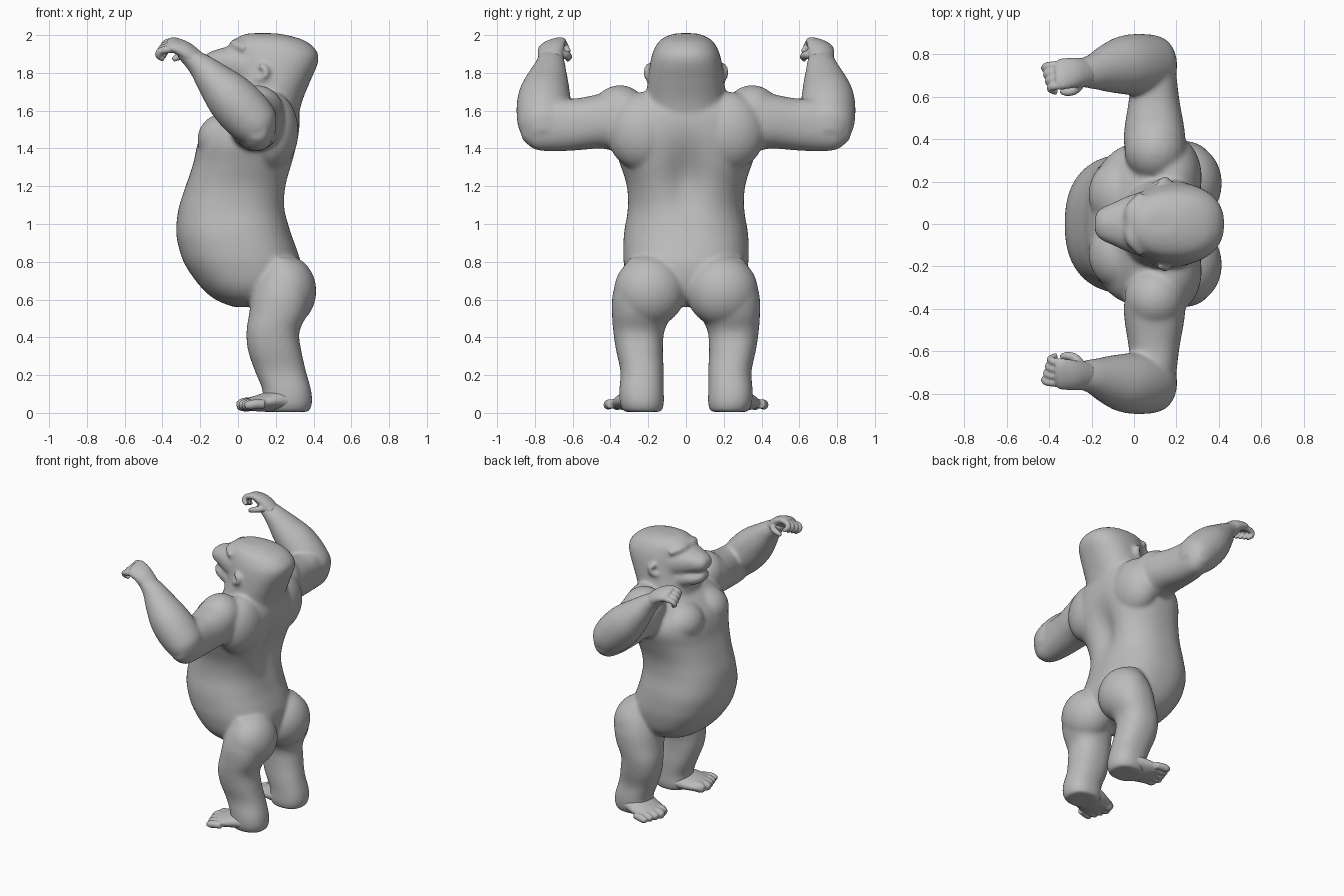
import bpy, bmesh, math
from mathutils import Vector

default_cube = bpy.data.objects.get("Cube")
if default_cube:
    bpy.data.objects.remove(default_cube)

fur = bpy.data.materials.new("plain_grey")
fur.use_nodes = True
GREY = (0.5, 0.5, 0.5, 1)
fur.diffuse_color = GREY
fur.node_tree.nodes["Principled BSDF"].inputs["Base Color"].default_value = GREY

SIDES = 48


def spline(rows, steps=5):
    """Catmull-Rom interpolation of equally long number rows."""
    rows = [Vector(r) for r in rows]
    result = []
    for i in range(len(rows) - 1):
        b, c = rows[i], rows[i + 1]
        a, d = rows[max(i - 1, 0)], rows[min(i + 2, len(rows) - 1)]
        for k in range(steps):
            t = k / steps
            result.append(b + (c - a) * t / 2 + (a * 2 - b * 5 + c * 4 - d) * t * t / 2
                          + (b * 3 - a - c * 3 + d) * t ** 3 / 2)
    return result + [rows[-1]]


def skin(bm, rings):
    """Join rings of points into a closed skin."""
    loops = [[bm.verts.new(p) for p in ring] for ring in rings]
    for low, high in zip(loops, loops[1:]):
        for i in range(len(low)):
            j = (i + 1) % len(low)
            bm.faces.new((low[i], low[j], high[j], high[i]))
    bm.faces.new(loops[0][::-1])
    bm.faces.new(loops[-1])
    return [v for loop in loops for v in loop]


def circle(power):
    """Unit superellipse; a power above two gives squarer corners."""
    for i in range(SIDES):
        a = math.tau * i / SIDES
        c, s = math.cos(a), math.sin(a)
        r = (abs(c) ** power + abs(s) ** power) ** (-1 / power)
        yield c * r, s * r


def stack(bm, axis, rows, power=2, side=1):
    """Sections across one axis; row = position, then min and max on the other two."""
    a, b = [i for i in range(3) if i != axis]
    rings = []
    for pos, a0, a1, b0, b1 in spline(rows):
        ring = []
        for c, s in circle(power):
            p = Vector((0, 0, 0))
            p[axis] = pos
            p[a] = (a0 + a1) / 2 + c * (a1 - a0) / 2
            p[b] = (b0 + b1) / 2 + s * (b1 - b0) / 2
            p.y *= side
            ring.append(p)
        rings.append(ring)
    return skin(bm, rings)


def tube(bm, rows, side=1, hint=(0, 1, 0)):
    """Sections along a path; row = x, y, z, half width, half depth."""
    pts = spline(rows)
    rings = []
    for i, row in enumerate(pts):
        t = Vector(pts[min(i + 1, len(pts) - 1)][:3]) - Vector(pts[max(i - 1, 0)][:3])
        t.normalize()
        u = Vector(hint)
        u = (u - t * u.dot(t)).normalized()
        v = t.cross(u)
        ring = [Vector(row[:3]) + u * c * row[3] + v * s * row[4] for c, s in circle(2)]
        rings.append([Vector((p.x, p.y * side, p.z)) for p in ring])
    skin(bm, rings)


def ball(bm, centre, size, side):
    made = bmesh.ops.create_uvsphere(bm, u_segments=32, v_segments=20, radius=1)
    for v in made["verts"]:
        v.co = Vector((centre[i] + v.co[i] * size[i] for i in range(3)))
        v.co.y *= side


def finish(bm, name, voxel, smoothing):
    """Fuse the overlapping masses into one smooth surface."""
    bmesh.ops.recalc_face_normals(bm, faces=bm.faces)
    mesh = bpy.data.meshes.new(name)
    bm.to_mesh(mesh)
    bm.free()
    mesh.materials.append(fur)
    obj = bpy.data.objects.new(name, mesh)
    bpy.context.collection.objects.link(obj)
    fuse = obj.modifiers.new("fuse", "REMESH")
    fuse.mode = "VOXEL"
    fuse.voxel_size = voxel
    fuse.use_smooth_shade = True
    soft = obj.modifiers.new("soften", "SMOOTH")
    soft.factor = 0.5
    soft.iterations = smoothing
    mesh.shade_smooth()


body = bmesh.new()

# Torso: z, front, back, half width
torso = [(.56, -.02, .2, .14), (.6, -.12, .28, .24), (.67, -.2, .325, .3),
         (.78, -.278, .335, .328), (.87, -.312, .31, .332), (.96, -.327, .28, .327),
         (1.08, -.315, .262, .308), (1.2, -.277, .277, .313), (1.32, -.237, .305, .35),
         (1.42, -.215, .323, .385), (1.5, -.18, .33, .38), (1.58, -.1, .325, .33),
         (1.66, 0, .3, .25)]
for v in stack(body, 2, [(z, f, b, -w, w) for z, f, b, w in torso], 2.4):
    if v.co.x > 0:  # hollow along the spine
        v.co.x -= .06 * math.exp(-(v.co.y / .1) ** 2 - ((v.co.z - 1.25) / .17) ** 2)

# Neck and skull: z, front, back, half width
skull = [(1.45, .02, .29, .2), (1.55, -.06, .315, .22), (1.65, -.06, .34, .213),
         (1.75, -.03, .38, .203), (1.85, -.025, .422, .19), (1.91, -.025, .42, .175),
         (1.965, -.02, .365, .145), (1.995, .01, .28, .1), (2.01, .06, .2, .05)]
stack(body, 2, [(z, f, b, -w, w) for z, f, b, w in skull], 2.3)

# Muzzle and lower jaw with a slightly open mouth: x, half width, bottom, top
for jaw in ([(-.185, .045, 1.825, 1.88), (-.155, .075, 1.8, 1.905), (-.1, .1, 1.78, 1.925),
             (-.02, .135, 1.74, 1.945), (.08, .165, 1.7, 1.95)],
            [(-.165, .035, 1.74, 1.775), (-.14, .07, 1.71, 1.782), (-.09, .1, 1.685, 1.795),
             (.0, .135, 1.65, 1.81), (.1, .16, 1.6, 1.82)]):
    stack(body, 0, [(x, -w, w, b, t) for x, w, b, t in jaw], 2.3)

# Nose and brow ridge
tube(body, [(-.02, 0, 1.925, .03, .02), (-.1, 0, 1.908, .035, .02), (-.155, 0, 1.885, .05, .022)])
tube(body, [(.04, -.14, 1.925, .02, .02), (-.01, -.075, 1.95, .027, .03),
            (-.015, 0, 1.95, .027, .027), (-.01, .075, 1.95, .027, .03),
            (.04, .14, 1.925, .02, .02)], hint=(0, 0, 1))

for side in (-1, 1):
    # Chest muscle, shoulder, shoulder blade and buttock
    ball(body, (-.06, .14, 1.45), (.155, .17, .14), side)
    ball(body, (.1, .35, 1.585), (.145, .15, .15), side)
    ball(body, (.175, .22, 1.49), (.145, .2, .21), side)
    ball(body, (.25, .192, .645), (.165, .19, .19), side)

    # Upper arm: y, back and front, bottom and top
    stack(body, 1, [(.2, -.01, .26, 1.4, 1.66), (.36, -.045, .245, 1.385, 1.715),
                    (.45, -.045, .238, 1.4, 1.69), (.58, -.025, .215, 1.39, 1.665),
                    (.7, -.01, .2, 1.385, 1.66), (.8, .02, .185, 1.395, 1.62),
                    (.87, .05, .15, 1.45, 1.57)], 2.3, side)

    # Forearm running forward and up to the wrist
    tube(body, [(.17, .75, 1.46, .07, .05), (.12, .75, 1.505, .13, .115),
                (.045, .752, 1.58, .145, .137), (-.04, .75, 1.67, .14, .132),
                (-.12, .735, 1.755, .115, .103), (-.19, .72, 1.83, .085, .073),
                (-.25, .715, 1.88, .07, .052), (-.3, .715, 1.92, .07, .042)], side)

    # Leg: z, front and back, inner and outer edge
    stack(body, 2, [(.005, .15, .375, .13, .33), (.05, .13, .392, .117, .35),
                    (.12, .13, .387, .118, .353), (.22, .09, .36, .118, .347),
                    (.33, .053, .335, .122, .37), (.43, .045, .325, .115, .385),
                    (.53, .06, .37, .07, .392), (.63, .075, .39, .02, .388),
                    (.73, .11, .36, .04, .355), (.82, .16, .3, .09, .3)], 2.3, side)

    # Ear
    tube(body, [(.1, .185, 1.765, .02, .016), (.14, .205, 1.78, .02, .018),
                (.15, .208, 1.815, .02, .018), (.115, .195, 1.84, .02, .016)],
         side, hint=(0, 1, .1))

finish(body, "body", .0105, 16)

for side, label in ((-1, "left"), (1, "right")):
    # Hand: rolled palm, four fingers curling down and inward, and a thumb
    hand = bmesh.new()
    tube(hand, [(-.22, .718, 1.865, .065, .05), (-.28, .715, 1.92, .072, .043),
                (-.34, .708, 1.95, .075, .03), (-.37, .705, 1.95, .06, .02)],
         side, (0, 1, -.4))
    for k in range(4):
        y = .655 + .032 * k
        z = 1.97 - .014 * k
        reach = -.378 - .009 * k
        tube(hand, [(-.33, y, z - .002, .02, .02), (reach, y - .005, z - .01, .019, .019),
                    (reach - .015, y - .018, z - .035, .018, .018),
                    (reach + .012, y - .035, z - .058, .013, .013)], side)
    tube(hand, [(-.25, .67, 1.895, .024, .024), (-.275, .635, 1.895, .021, .021),
                (-.315, .622, 1.885, .019, .019), (-.345, .628, 1.87, .013, .013)],
         side, (0, 0, 1))
    finish(hand, label + "_hand", .006, 4)

    # Foot: sole wedge and five spread toes
    foot = bmesh.new()
    tube(foot, [(.32, .23, .065, .1, .058), (.22, .245, .067, .117, .062),
                (.13, .275, .054, .12, .048), (.06, .295, .046, .11, .034)], side)
    for k in range(5):
        y = .21 + .046 * k
        size = .037 - .003 * k
        tip = .005 + .014 * abs(k - 1)
        tube(foot, [(.14, y, .046, size, size), (tip + .045, y + .014, .046, size, size),
                    (tip + .015, y + .018, .042, size, size),
                    (tip - .012, y + .02, .038, size * .6, size * .6)], side)
    finish(foot, label + "_foot", .007, 4)
